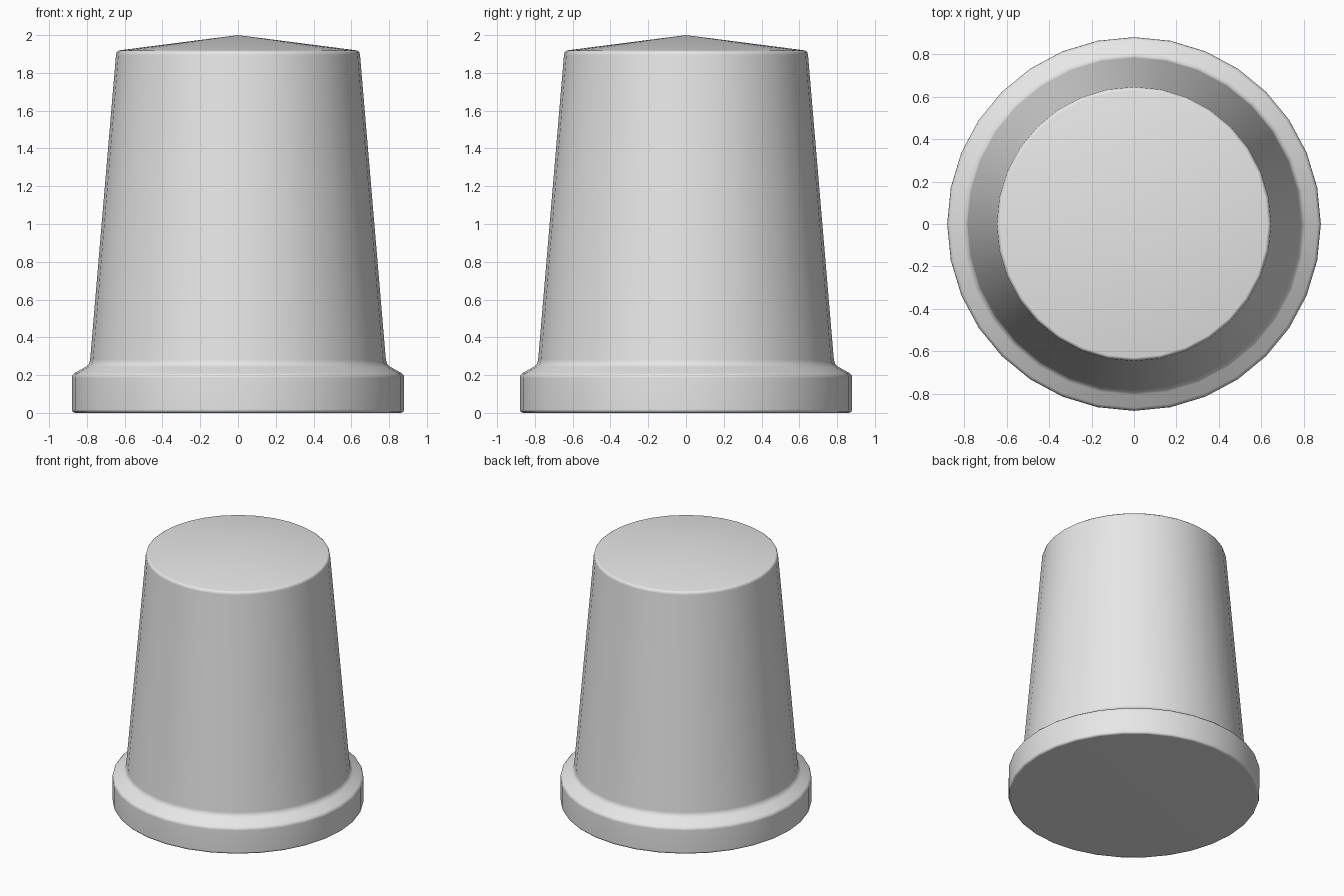
import bpy, bmesh, math

cube = bpy.data.objects.get("Cube")
if cube:
    bpy.data.objects.remove(cube, do_unlink=True)

# Plain light grey finish
grey = bpy.data.materials.new("light_grey")
grey.use_nodes = True
colour = (0.8, 0.8, 0.8, 1)
grey.diffuse_color = colour
grey.node_tree.nodes["Principled BSDF"].inputs["Base Color"].default_value = colour

# Half outline (radius, height): flat base, rounded rim, shoulder, taper, shallow cone
profile = [
    (0, 0), (0.862, 0), (0.875, 0.005), (0.88, 0.018),
    (0.88, 0.185), (0.877, 0.199), (0.865, 0.211),
    (0.806, 0.244), (0.79, 0.258), (0.783, 0.28),
    (0.646, 1.895), (0.642, 1.91), (0.63, 1.919), (0, 2),
]

# Lathe the outline into one closed body
bm = bmesh.new()
verts = [bm.verts.new((r, 0, z)) for r, z in profile]
edges = [bm.edges.new(pair) for pair in zip(verts, verts[1:])]
bmesh.ops.spin(bm, geom=verts + edges, cent=(0, 0, 0), axis=(0, 0, 1),
               angle=math.tau, steps=32, use_merge=True)
bmesh.ops.remove_doubles(bm, verts=bm.verts, dist=0.0005)
bmesh.ops.recalc_face_normals(bm, faces=bm.faces)
mesh = bpy.data.meshes.new("tapered_cap")
bm.to_mesh(mesh)
bm.free()
mesh.materials.append(grey)

cap = bpy.data.objects.new("tapered_cap", mesh)
bpy.context.collection.objects.link(cap)
bpy.context.view_layer.objects.active = cap
cap.select_set(True)
bpy.ops.object.shade_smooth_by_angle(angle=math.radians(60))

# Keep the long faces flat while the small bevels carry the rounding
cap.modifiers.new("Weighted normals", 'WEIGHTED_NORMAL').keep_sharp = True
